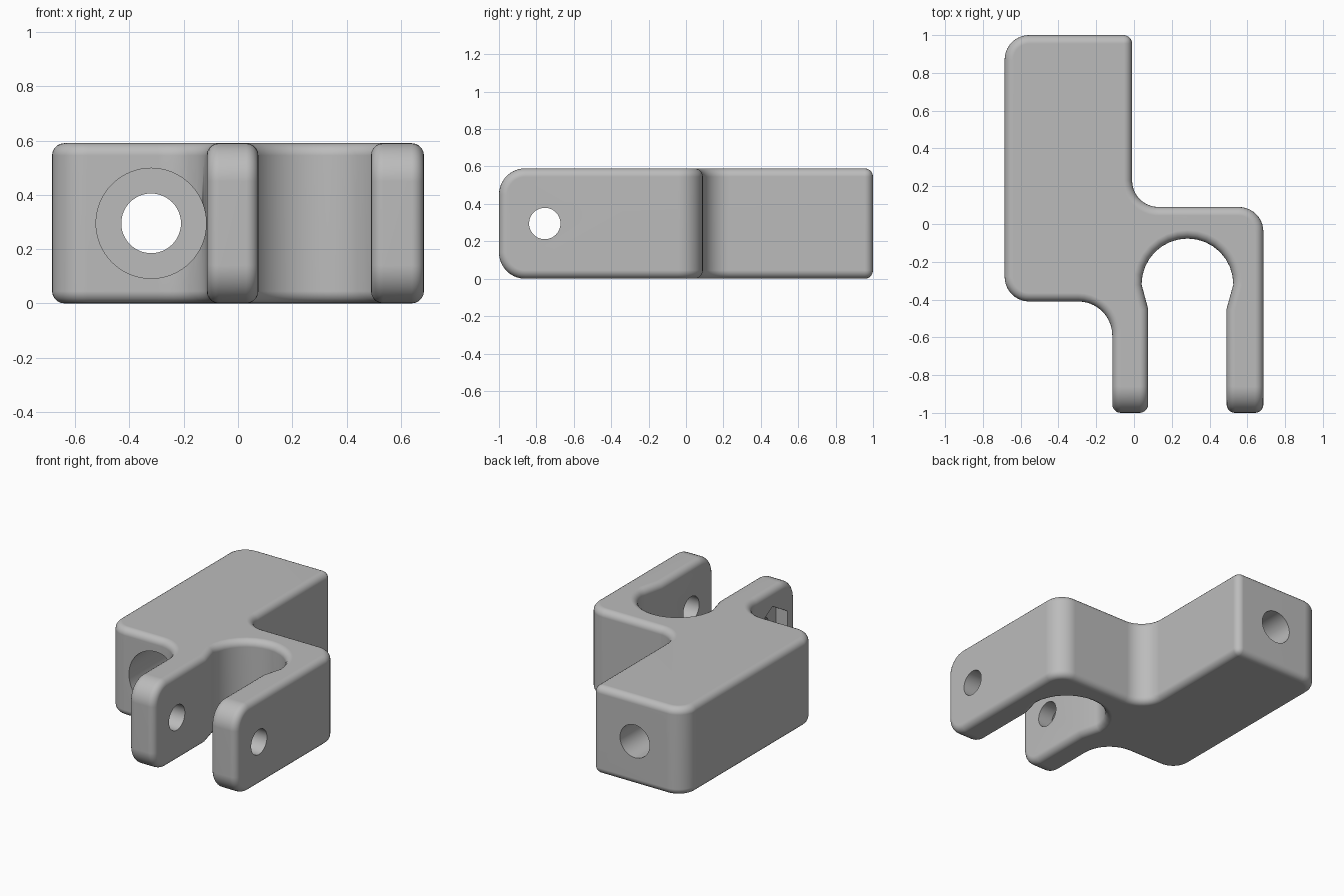
import bpy, bmesh
from math import pi, cos, sin, radians
from mathutils import Vector, Matrix

cube = bpy.data.objects.get("Cube")
if cube:
    bpy.data.objects.remove(cube, do_unlink=True)

HEIGHT = 0.59
MID = HEIGHT / 2

grey = bpy.data.materials.new("plain grey")
grey.use_nodes = True
grey.diffuse_color = (0.5, 0.5, 0.5, 1)
grey.node_tree.nodes["Principled BSDF"].inputs["Base Color"].default_value = (0.5, 0.5, 0.5, 1)


def fillet(prev, corner, nxt, radius, steps=10):
    """Points of a right-angled corner rounded to the given radius."""
    c = Vector(corner)
    a = (Vector(prev) - c).normalized()
    b = (Vector(nxt) - c).normalized()
    centre = c + (a + b) * radius
    turns = [i * pi / 2 / steps for i in range(steps + 1)]
    return [centre - (b * cos(t) + a * sin(t)) * radius for t in turns]


def mesh_object(name, bm):
    mesh = bpy.data.meshes.new(name)
    bm.to_mesh(mesh)
    bm.free()
    mesh.materials.append(grey)
    obj = bpy.data.objects.new(name, mesh)
    bpy.context.collection.objects.link(obj)
    return obj


def cutter(name, axis, centre, radius, start, end, sides=48):
    """Prism along x or y used to drill the bracket."""
    bm = bmesh.new()
    bmesh.ops.create_cone(bm, cap_ends=True, segments=sides, radius1=radius,
                          radius2=radius, depth=end - start)
    middle = (start + end) / 2
    if axis == "X":
        turn = Matrix.Rotation(pi / 2, 4, "Y") @ Matrix.Rotation(pi / 2, 4, "Z")
        place = Matrix.Translation((middle, centre, MID))
    else:
        turn = Matrix.Rotation(pi / 2, 4, "X")
        place = Matrix.Translation((centre, middle, MID))
    bm.transform(place @ turn)
    obj = mesh_object(name, bm)
    obj.hide_render = True
    return obj


# Outline seen from above: corner and rounding radius, with the round slot inserted
slot_x, slot_y, slot_r = 0.283, -0.32, 0.243
corners = [((-0.685, 1), 0.13), ((-0.01, 1), 0), ((-0.01, 0.09), 0.14),
           ((0.685, 0.09), 0.13), ((0.685, -1), 0), ((0.49, -1), 0),
           ((0.49, -0.45), 0), ("slot", 0), ((0.075, -0.45), 0),
           ((0.075, -1), 0), ((-0.115, -1), 0), ((-0.115, -0.41), 0.18),
           ((-0.685, -0.41), 0.13)]
outline = []
for i, (point, radius) in enumerate(corners):
    if point == "slot":
        outline += [Vector((slot_x + slot_r * cos(i * pi / 16),
                            slot_y + slot_r * sin(i * pi / 16))) for i in range(17)]
    elif radius:
        following = corners[(i + 1) % len(corners)][0]
        outline += fillet(corners[i - 1][0], point, following, radius)
    else:
        outline.append(Vector(point))

# Solid body, with the prong tips rounded in side view
bm = bmesh.new()
base = bm.faces.new([bm.verts.new((p.x, p.y, 0)) for p in outline])
top = bmesh.ops.extrude_face_region(bm, geom=[base])["geom"]
bmesh.ops.translate(bm, vec=(0, 0, HEIGHT),
                    verts=[v for v in top if isinstance(v, bmesh.types.BMVert)])
bmesh.ops.recalc_face_normals(bm, faces=bm.faces)
tips = [e for e in bm.edges if all(v.co.y < -0.99 for v in e.verts)
        and abs(e.verts[0].co.z - e.verts[1].co.z) < 0.01]
bmesh.ops.bevel(bm, geom=tips, offset=0.14, segments=10, profile=0.5, affect="EDGES")
bracket = mesh_object("clevis_bracket", bm)

# Soft rounding of every outer edge
soft = bracket.modifiers.new("soft edges", "BEVEL")
soft.width = 0.045
soft.segments = 5
soft.limit_method = "ANGLE"
soft.angle_limit = radians(40)
soft.use_clamp_overlap = False

# Bolt hole with counterbore, pin hole through both prongs, nut pocket
cutters = [cutter("bolt_hole", "Y", -0.32, 0.11, -0.8, 1.2),
           cutter("counterbore", "Y", -0.32, 0.203, -0.8, 0.2, 64),
           cutter("pin_hole", "X", -0.755, 0.084, -0.4, 0.9),
           cutter("nut_pocket", "X", -0.755, 0.18, -0.3, -0.03, 6)]
for tool in cutters:
    cut = bracket.modifiers.new(tool.name, "BOOLEAN")
    cut.operation = "DIFFERENCE"
    cut.solver = "EXACT"
    cut.object = tool

# Bake the modifiers and drop the cutters
bpy.context.view_layer.update()
solid = bpy.data.meshes.new_from_object(
    bracket.evaluated_get(bpy.context.evaluated_depsgraph_get()))
bracket.modifiers.clear()
bracket.data = solid
for tool in cutters:
    bpy.data.objects.remove(tool, do_unlink=True)

# Smooth shading, keeping drilled edges crisp and flats flat
bpy.ops.object.select_all(action="DESELECT")
bracket.select_set(True)
bpy.context.view_layer.objects.active = bracket
bpy.ops.object.shade_smooth_by_angle(angle=radians(32))
flat = bracket.modifiers.new("flat faces", "WEIGHTED_NORMAL")
flat.keep_sharp = True
